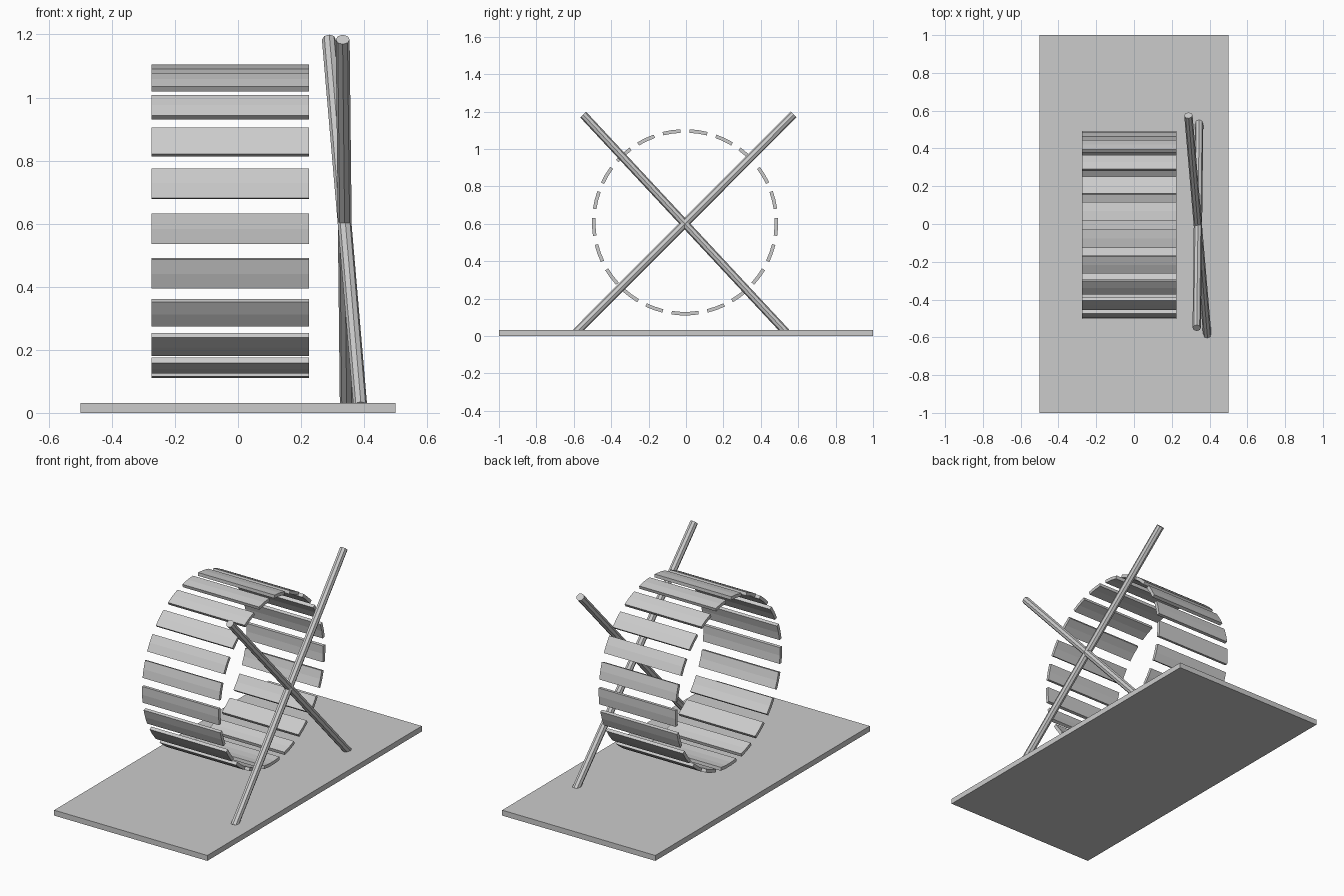
import bpy, bmesh
from math import radians, sin, cos
from mathutils import Vector

if "Cube" in bpy.data.objects:
    bpy.data.objects.remove(bpy.data.objects["Cube"])

def make_object(name, bm):
    bmesh.ops.recalc_face_normals(bm, faces=bm.faces)
    mesh = bpy.data.meshes.new(name)
    bm.to_mesh(mesh)
    bm.free()
    ob = bpy.data.objects.new(name, mesh)
    bpy.context.collection.objects.link(ob)
    return ob

# Base board
bpy.ops.mesh.primitive_cube_add(size=1, location=(0, 0, 0.016))
base = bpy.context.object
base.name = "base_board"
base.dimensions = (1, 2, 0.032)

# Drum slats: 64-sided ring with every third strip left open, seam at the bottom
CY, CZ = -0.005, 0.608
X0, X1 = -0.275, 0.225
R_OUT, R_IN = 0.498, 0.479
STEP = 360 / 64

def slat(first, count):
    bm = bmesh.new()
    rows = []
    for i in range(count + 1):
        a = radians((first - 0.5 + i) * STEP)   # measured from the top
        rows.append([bm.verts.new((x, CY + r * sin(a), CZ + r * cos(a)))
                     for x, r in ((X0, R_OUT), (X1, R_OUT), (X1, R_IN), (X0, R_IN))])
    for p, q in zip(rows, rows[1:]):
        for k in range(4):
            n = (k + 1) % 4
            bm.faces.new((p[k], p[n], q[n], q[k]))
    bm.faces.new(rows[0])
    bm.faces.new(rows[-1])
    return make_object("drum_slat", bm)

for k in range(10):
    slat(1 + 3 * k, 2)
    slat(-2 - 3 * k, 2)
slat(31, 3)

# Crossed support poles
def pole(name, a, b, r=0.022):
    a, b = Vector(a), Vector(b)
    bpy.ops.mesh.primitive_cylinder_add(vertices=8, radius=r, depth=(b - a).length,
                                        location=(a + b) / 2)
    ob = bpy.context.object
    ob.name = name
    ob.rotation_mode = 'QUATERNION'
    ob.rotation_quaternion = (b - a).to_track_quat('Z', 'Y')

pole("support_pole_rising_back", (0.388, -0.588, 0.02), (0.288, 0.575, 1.184))
pole("support_pole_rising_front", (0.345, 0.535, 0.02), (0.332, -0.55, 1.184))
